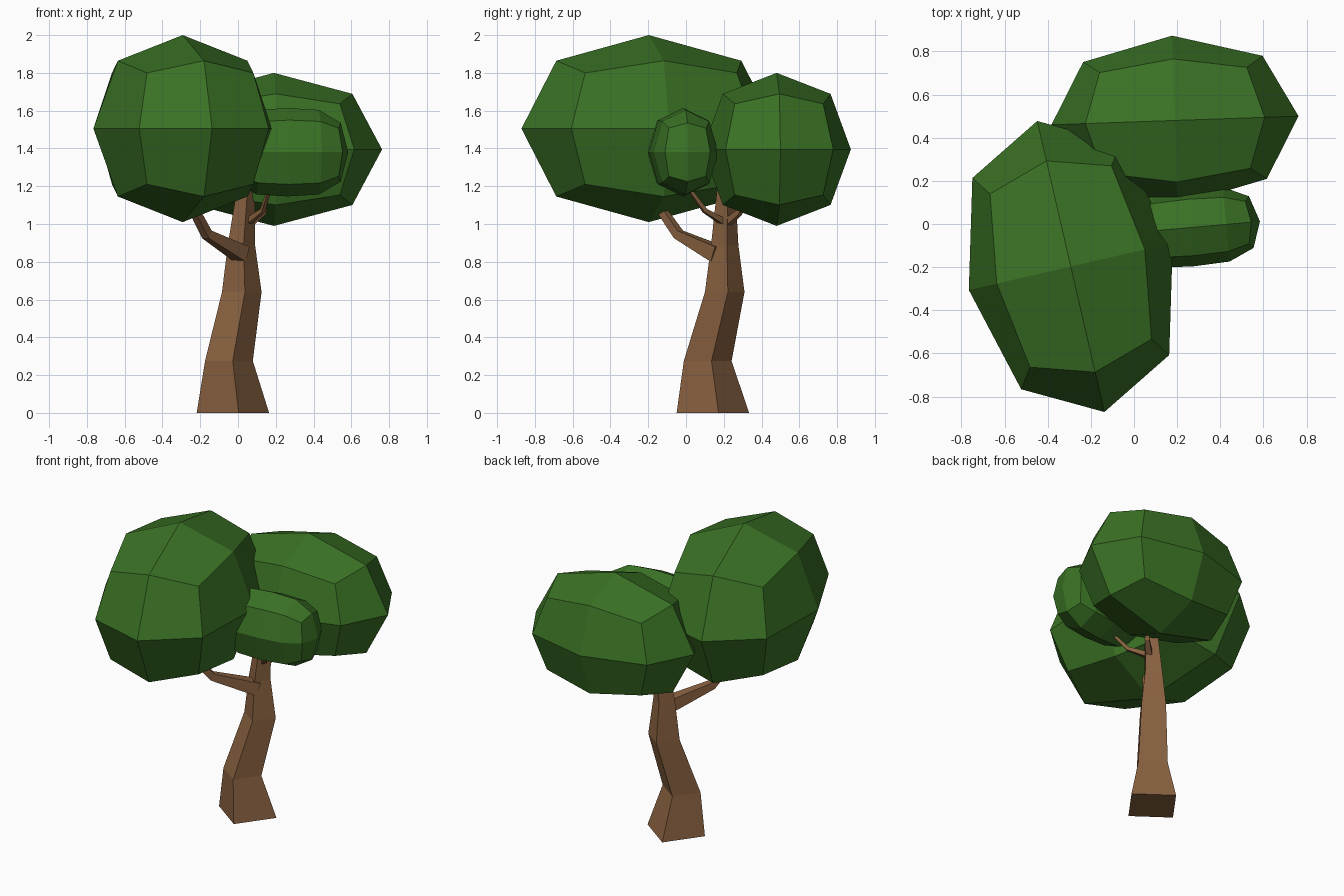
import bpy, bmesh, math
from mathutils import Vector, Matrix

if "Cube" in bpy.data.objects:
    bpy.data.objects.remove(bpy.data.objects["Cube"])


def material(name, rgb):
    m = bpy.data.materials.new(name)
    m.diffuse_color = (*rgb, 1)
    m.use_nodes = True
    m.node_tree.nodes["Principled BSDF"].inputs["Base Color"].default_value = m.diffuse_color
    return m


GREEN = material("leaf green", (0.042, 0.165, 0.018))
BROWN = material("bark brown", (0.25, 0.12, 0.052))


def add_object(name, bm, mat):
    bmesh.ops.recalc_face_normals(bm, faces=bm.faces)
    mesh = bpy.data.meshes.new(name)
    bm.to_mesh(mesh)
    bm.free()
    mesh.materials.append(mat)
    ob = bpy.data.objects.new(name, mesh)
    bpy.context.collection.objects.link(ob)
    return ob


def foliage(name, centre, half, angle, middle_loop=False):
    """Box rounded by one level of subdivision; half = half sizes of the box."""
    bm = bmesh.new()
    bmesh.ops.create_cube(bm, size=2)
    if middle_loop:
        bmesh.ops.bisect_plane(bm, geom=bm.verts[:] + bm.edges[:] + bm.faces[:],
                               plane_co=(0, 0, 0), plane_no=(1, 0, 0))
    bmesh.ops.scale(bm, vec=half, verts=bm.verts)
    ob = add_object(name, bm, GREEN)
    ob.location = centre
    ob.rotation_euler.z = math.radians(angle)
    sub = ob.modifiers.new("round", 'SUBSURF')
    sub.levels = sub.render_levels = 1


def limb(name, points, radii, twist=0, level=False):
    """Four-sided tapering limb along a path; level keeps the rings horizontal."""
    pts = [Vector(p) for p in points]
    bm = bmesh.new()
    rings = []
    for i, (p, r) in enumerate(zip(pts, radii)):
        d = (pts[min(i + 1, len(pts) - 1)] - pts[max(i - 1, 0)]).normalized()
        if level:
            u, v = Vector((1, 0, 0)), Vector((0, 1, 0))
        else:
            u = d.cross(Vector((0, 0, 1))).normalized()
            v = u.cross(d)
        ring = []
        for k in range(4):
            a = math.radians(twist + 90 * k)
            ring.append(bm.verts.new(p + r * (math.cos(a) * u + math.sin(a) * v)))
        rings.append(ring)
    for a, b in zip(rings, rings[1:]):
        for k in range(4):
            bm.faces.new((a[k], a[(k + 1) % 4], b[(k + 1) % 4], b[k]))
    bm.faces.new(rings[0])
    bm.faces.new(rings[-1])
    add_object(name, bm, BROWN)


# Leaf crowns (a subdivided cube shrinks to 0.84 of its size)
K = 1 / 0.8395
foliage("large_crown", (-0.293, -0.197, 1.505), (0.485 * K, 0.692 * K, 0.495 * K), 13)
foliage("back_crown", (0.19, 0.48, 1.395), (0.573 * K, 0.393 * K, 0.405 * K), 2)
foliage("small_crown", (0.263, -0.016, 1.38), (0.35, 0.197, 0.255), 5, True)

# Trunk with a bend
limb("trunk",
     [(-0.027, 0.142, 0), (-0.048, 0.115, 0.275), (0.02, 0.205, 0.64),
      (0.018, 0.205, 0.89), (0.04, 0.212, 1.15), (0.05, 0.22, 1.3)],
     [0.194, 0.128, 0.106, 0.073, 0.052, 0.045], twist=9, level=True)

# Branches
limb("left_branch", [(0.02, 0.17, 0.84), (-0.165, -0.04, 0.945), (-0.24, -0.14, 1.09)],
     [0.06, 0.033, 0.028], 45)
limb("front_branch", [(0.05, 0.2, 1.01), (0.13, 0.1, 1.07), (0.165, 0.02, 1.18)],
     [0.024, 0.016, 0.012], 45)
limb("back_branch", [(0.05, 0.21, 1.0), (0.13, 0.28, 1.06), (0.17, 0.33, 1.16)],
     [0.028, 0.02, 0.016], 45)
